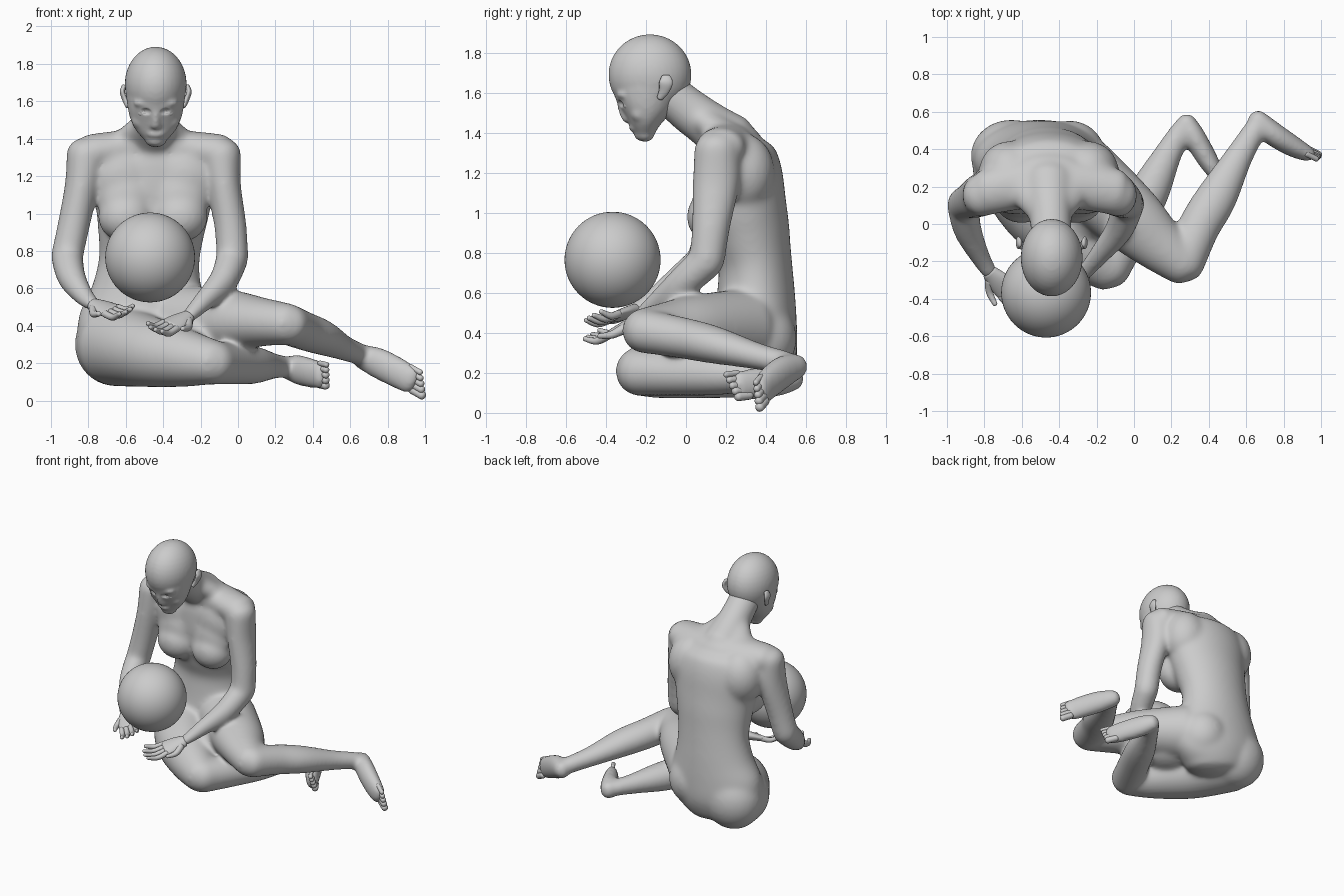
import bpy, bmesh, math
from mathutils import Vector, Matrix

CX = -0.44  # mid-line of the head
X = (1, 0, 0)


def finish(bm, name, voxel=0, soften=0):
    """Mesh to object; optionally fuse overlapping volumes and soften the joins"""
    bmesh.ops.recalc_face_normals(bm, faces=bm.faces)
    for f in bm.faces:
        f.smooth = True
    me = bpy.data.meshes.new(name)
    bm.to_mesh(me)
    bm.free()
    ob = bpy.data.objects.new(name, me)
    bpy.context.collection.objects.link(ob)
    if voxel:
        m = ob.modifiers.new("merge", 'REMESH')
        m.mode, m.voxel_size, m.use_smooth_shade = 'VOXEL', voxel, True
        m = ob.modifiers.new("soften", 'SMOOTH')
        m.factor, m.iterations = .5, soften
    return ob


def ball(bm, c, r, seg=24):
    m = Matrix.Translation(c) @ Matrix.Diagonal((*r, 1))
    bmesh.ops.create_uvsphere(bm, u_segments=seg, v_segments=seg // 2, radius=1, matrix=m)


def spline(st, n=6):
    """Catmull-Rom through stations (x, y, z, a, b)"""
    st = [tuple(s) for s in st]
    p = [st[0]] + st + [st[-1]]
    out = []
    for i in range(1, len(p) - 2):
        for k in range(n):
            t = k / n
            out.append([0.5 * (2 * b + (c - a) * t + (2 * a - 5 * b + 4 * c - d) * t * t
                               + (3 * b - a - 3 * c + d) * t ** 3)
                        for a, b, c, d in zip(p[i - 1], p[i], p[i + 1], p[i + 2])])
    return out + [list(st[-1])]


def tube(bm, stations, ref=(0, 0, 1), seg=24, cap=0.8):
    """Elliptical sweep with domed ends; radius a lies along ref, b across it"""
    s = spline(stations)
    pos = [Vector(q[:3]) for q in s]
    rings = []
    for i, q in enumerate(s):
        t = (pos[min(i + 1, len(s) - 1)] - pos[max(i - 1, 0)]).normalized()
        u = Vector(ref)
        u = (u - t * u.dot(t)).normalized()
        rings.append((pos[i], t, u, t.cross(u), q[3], q[4]))

    def dome(r, sign):
        p, t, u, v, a, b = r
        return [(p + t * sign * cap * min(a, b) * math.sin(k), t, u, v,
                 a * math.cos(k), b * math.cos(k)) for k in (0.45, 0.9, 1.3)]
    rings = dome(rings[0], -1)[::-1] + rings + dome(rings[-1], 1)
    vs = [[bm.verts.new(p + u * a * math.cos(w) + v * b * math.sin(w))
           for w in (2 * math.pi * k / seg for k in range(seg))]
          for p, t, u, v, a, b in rings]
    for A, B in zip(vs, vs[1:]):
        for k in range(seg):
            bm.faces.new((A[k], A[(k + 1) % seg], B[(k + 1) % seg], B[k]))
    bm.faces.new(vs[0])
    bm.faces.new(vs[-1])


body = bmesh.new()

# torso and hips
tube(body, [(-.455, .245, 1.37, .22, .13), (-.455, .25, 1.31, .30, .185), (-.455, .27, 1.2, .32, .21),
            (-.455, .285, 1.05, .31, .215), (-.465, .315, .9, .285, .205), (-.475, .345, .75, .27, .185),
            (-.485, .35, .6, .295, .195), (-.495, .345, .45, .35, .21), (-.51, .335, .32, .35, .22),
            (-.53, .32, .22, .28, .20)], X, 36, .5)
ball(body, (-.655, .365, .30), (.22, .195, .225))
ball(body, (-.34, .36, .37), (.19, .195, .20))
ball(body, (-.25, .08, .32), (.20, .18, .13))

# shoulder girdle, shoulder blades, chest and breasts
tube(body, [(-.79, .17, 1.325, .10, .125), (-.62, .205, 1.35, .095, .13), (-.455, .22, 1.355, .095, .14),
            (-.29, .205, 1.35, .095, .13), (-.09, .17, 1.325, .10, .125)], cap=.6)
for s in (-1, 1):
    ball(body, (-.455 + s * .21, .28, 1.2), (.165, .165, .20))
    ball(body, (-.455 + s * .17, .165, 1.2), (.19, .115, .18))
    ball(body, (-.455 + s * .145, .13, .98), (.15, .128, .135))
    ball(body, (-.455 + s * .145, .125, 1.07), (.15, .09, .17))
    tube(body, [(-.45 + s * .05, .08, 1.47, .07, .08), (-.455 + s * .14, .2, 1.385, .07, .11),
                (-.455 + s * .25, .2, 1.345, .085, .12)])

# neck
tube(body, [(-.455, .22, 1.36, .15, .14), (-.45, .12, 1.435, .125, .12), (-.445, .01, 1.515, .112, .113),
            (CX, -.09, 1.60, .11, .105)], X)

# upper arms and forearms down to the palms
arms = {
    "right": [(-.81, .155, 1.32, .115, .108), (-.835, .15, 1.15, .118, .092), (-.88, .125, .93, .097, .087),
              (-.915, .105, .77, .09, .087), (-.89, -.03, .66, .08, .077), (-.825, -.17, .56, .055, .056),
              (-.77, -.26, .51, .036, .046)],
    "left": [(-.09, .155, 1.32, .115, .108), (-.075, .15, 1.15, .118, .092), (-.04, .125, .93, .097, .087),
             (-.03, .105, .76, .09, .087), (-.08, -.03, .64, .08, .077), (-.19, -.17, .525, .055, .056),
             (-.27, -.265, .445, .036, .046)]}
for pts in arms.values():
    tube(body, pts[:4], (0, 1, 0))
    tube(body, pts[3:])

# folded right leg below, left leg above it
tube(body, [(-.65, .31, .30, .225, .225), (-.5, .06, .265, .195, .20), (-.3, -.12, .23, .16, .165),
            (-.14, -.24, .205, .122, .124)])
tube(body, [(-.14, -.24, .205, .12, .12), (-.03, -.04, .195, .11, .115), (.08, .17, .19, .102, .11),
            (.18, .37, .185, .072, .077), (.255, .50, .18, .057, .062)])
tube(body, [(-.28, .27, .42, .20, .205), (-.03, .04, .425, .165, .185), (.12, -.10, .42, .133, .15),
            (.262, -.217, .41, .112, .115)])
tube(body, [(.262, -.217, .41, .11, .113), (.345, -.02, .375, .104, .114), (.44, .14, .34, .095, .112),
            (.555, .35, .285, .069, .079), (.645, .50, .25, .06, .064)])

# feet, with toes in a row between two end points
feet = {"right": ([(.275, .545, .175, .064, .057), (.32, .47, .165, .082, .062), (.39, .35, .147, .082, .057),
                   (.445, .26, .135, .076, .043)], (.48, .19, .19), (.475, .25, .08)),
        "left": ([(.655, .56, .235, .064, .057), (.74, .485, .205, .084, .065), (.85, .415, .15, .085, .058),
                  (.93, .375, .105, .078, .043)], (.985, .343, .145), (.995, .363, .022))}
for side, (pts, t0, t1) in feet.items():
    tube(body, pts)
    toes = bmesh.new()
    d = (Vector(pts[-1][:3]) - Vector(pts[-2][:3])).normalized()
    for k in range(5):
        p = Vector(t0).lerp(Vector(t1), k / 4)
        r = .015 + .002 * k
        tube(toes, [(*(p - d * .08), r, r), (*(p - d * .012), r, r)], seg=12)
    finish(toes, side + "_toes")

finish(body, "figure_body", .011, 45)

# head: skull, jaw, nose, lips, brows and cheeks
head = bmesh.new()
ball(head, (CX, -.18, 1.69), (.166, .208, .202), 36)
tube(head, [(CX, -.185, 1.66, .162, .19), (CX, -.195, 1.60, .155, .172), (CX, -.20, 1.52, .14, .132),
            (CX, -.205, 1.45, .11, .083), (CX, -.205, 1.392, .06, .048)], X)
tube(head, [(CX, -.33, 1.575, .018, .02), (CX, -.316, 1.51, .02, .022), (CX, -.296, 1.468, .028, .022)], X)
ball(head, (CX, -.258, 1.425), (.05, .028, .022))
ball(head, (CX, -.225, 1.39), (.045, .035, .03))
for s in (-1, 1):
    ball(head, (CX + s * .06, -.306, 1.59), (.06, .042, .025))
    ball(head, (CX + s * .08, -.23, 1.50), (.05, .05, .05))
skull = finish(head, "head", .01, 9)

# eye sockets cut with hidden ellipsoids
cut = bmesh.new()
for s in (-1, 1):
    ball(cut, (CX + s * .058, -.352, 1.542), (.038, .045, .024), 16)
sockets = finish(cut, "eye_socket_cutter")
sockets.hide_render = True
sockets.display_type = 'WIRE'
m = skull.modifiers.new("sockets", 'BOOLEAN')
m.operation, m.object = 'DIFFERENCE', sockets
skull.modifiers.move(2, 1)

# eyes and ears
for s, side in ((-1, "right"), (1, "left")):
    bm = bmesh.new()
    ball(bm, (CX + s * .058, -.293, 1.54), (.04, .023, .026))
    finish(bm, side + "_eye")
    bm = bmesh.new()
    x = CX + s * .162
    tube(bm, [(x - s * .012, -.13, 1.575, .012, .016), (x + s * .004, -.11, 1.61, .013, .026),
              (x + s * .016, -.10, 1.65, .014, .034), (x + s * .008, -.10, 1.68, .012, .024)], X, 16)
    finish(bm, side + "_ear")

# hands: palms turned up and slightly forward, thumbs on the outside
hands = {"right": (Vector((-.77, -.26, .51)), Vector((.19, -.20, -.06)), 1),
         "left": (Vector((-.27, -.265, .445)), Vector((-.19, -.20, -.09)), -1)}
for side, (w, d, s) in hands.items():
    bm = bmesh.new()
    f = d.normalized()
    across = f.cross(Vector((0, 0, 1))).normalized() * s + Vector((0, 0, -.4))
    across = (across - f * across.dot(f)).normalized()
    up = across.cross(f) * s
    tube(bm, [(*w, .034, .044), (*(w + d * .25), .03, .062), (*(w + d * .5), .023, .067)], up, cap=.5)
    for k in range(4):
        off = across * (.048 - .031 * k)
        ln = (.92, 1.0, .97, .82)[k]
        a, b = w + d * .5 + off, w + d * .5 * (1 + ln * .55) + off * 1.15
        c = w + d * .5 * (1 + ln) + off * 1.2 + up * .035
        tube(bm, [(*a, .02, .019), (*b, .018, .017), (*c, .012, .012)], up, 12)
    a, b, c = w + d * .12 + across * .035, w + d * .3 + across * .08, w + d * .52 + across * .095
    tube(bm, [(*a, .025, .025), (*b, .02, .02), (*(c + up * .02), .013, .013)], up, 12)
    finish(bm, side + "_hand")

# floating ball
bm = bmesh.new()
ball(bm, (-.47, -.367, .765), (.24, .24, .24), 64)
finish(bm, "ball")
